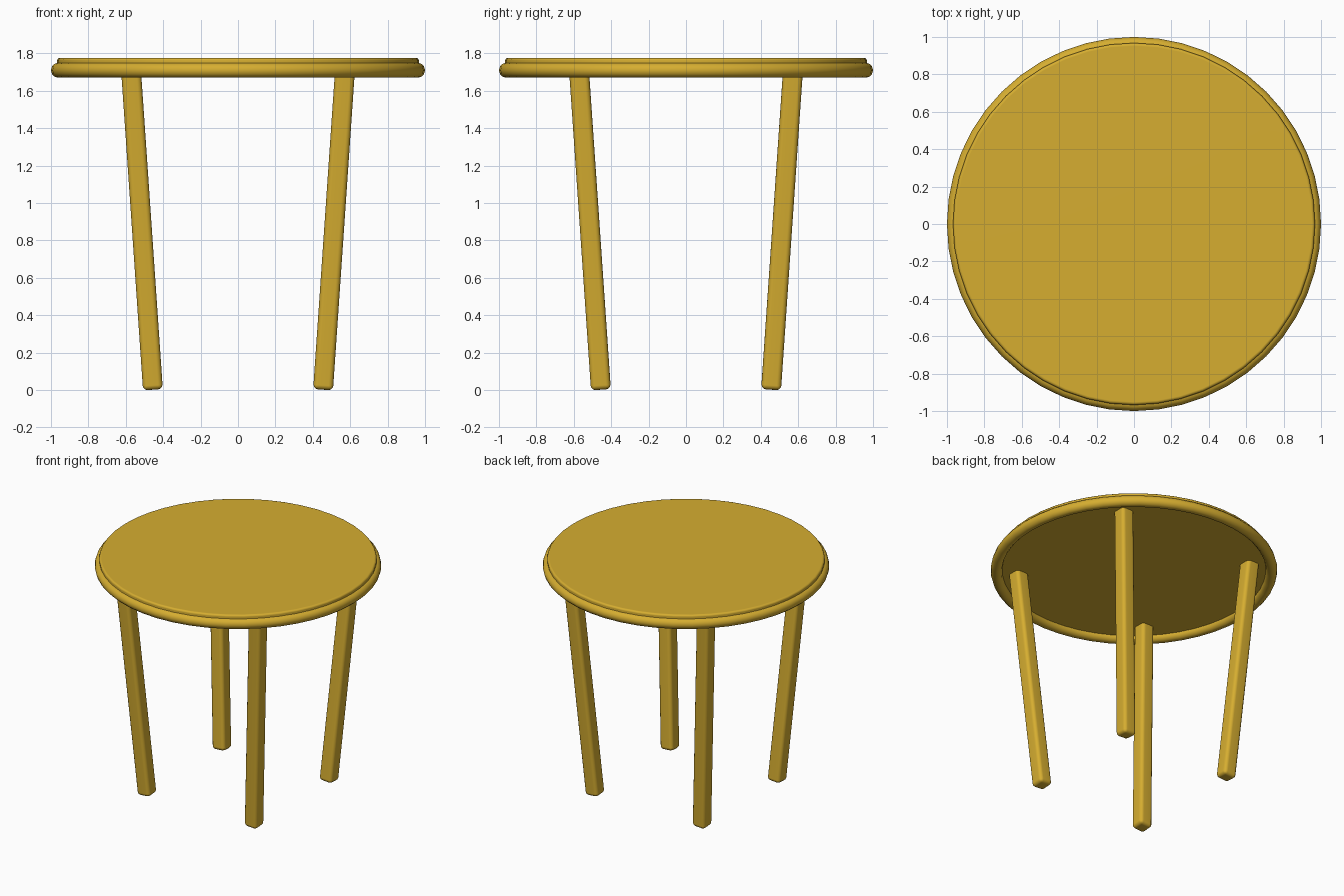
import bpy, bmesh, math
from mathutils import Matrix, Vector

if "Cube" in bpy.data.objects:
    bpy.data.objects.remove(bpy.data.objects["Cube"])

wood = bpy.data.materials.new("golden wood")
wood.diffuse_color = (0.67, 0.42, 0.03, 1)
wood.use_nodes = True
wood.node_tree.nodes["Principled BSDF"].inputs["Base Color"].default_value = wood.diffuse_color
SIDES = 48


def add_object(name, bm, angle=40):
    bmesh.ops.recalc_face_normals(bm, faces=bm.faces)
    mesh = bpy.data.meshes.new(name)
    bm.to_mesh(mesh)
    bm.free()
    mesh.materials.append(wood)
    obj = bpy.data.objects.new(name, mesh)
    bpy.context.collection.objects.link(obj)
    bpy.ops.object.select_all(action='DESELECT')
    obj.select_set(True)
    bpy.context.view_layer.objects.active = obj
    bpy.ops.object.shade_smooth_by_angle(angle=math.radians(angle))
    # Keep the large faces flat and the rounded edges soft
    weighted = obj.modifiers.new("weighted normals", 'WEIGHTED_NORMAL')
    weighted.keep_sharp = True
    return obj


def lathe(name, profile, closed):
    bm = bmesh.new()
    rings = []
    for r, z in profile:
        rings.append([bm.verts.new((r * math.cos(2 * math.pi * i / SIDES),
                                    r * math.sin(2 * math.pi * i / SIDES), z))
                      for i in range(SIDES)])
    pairs = list(zip(rings, rings[1:]))
    if closed:
        pairs.append((rings[-1], rings[0]))
    else:
        bm.faces.new(rings[0][::-1])
        bm.faces.new(rings[-1])
    for low, high in pairs:
        for i in range(SIDES):
            j = (i + 1) % SIDES
            bm.faces.new((low[i], low[j], high[j], high[i]))
    return add_object(name, bm)


# Thin round board with a softened upper edge
lathe("table_top", [(0.95, 1.71), (0.968, 1.715), (0.968, 1.762),
                    (0.965, 1.769), (0.96, 1.774), (0.952, 1.776)], False)

# Round rim hanging below the board, leaving the underside recessed
TUBE = 12
lathe("table_rim", [(0.96 + 0.04 * math.cos(2 * math.pi * k / TUBE),
                     1.71 + 0.04 * math.sin(2 * math.pi * k / TUBE))
                    for k in range(TUBE)], True)


# Splayed square legs with rounded edges
def leg(name, sx, sy):
    bottom = Vector((sx * 0.455, sy * 0.455, 0.004))
    top = Vector((sx * 0.574, sy * 0.574, 1.74))
    axis = (top - bottom).normalized()
    side = Vector((0, 1, 0)).cross(axis).normalized()
    turn = Matrix((side, axis.cross(side), axis)).transposed().to_4x4()
    length = (top - bottom).length
    bm = bmesh.new()
    bmesh.ops.create_cube(bm, size=1)
    bmesh.ops.scale(bm, vec=(0.106, 0.106, length), verts=bm.verts)
    bmesh.ops.bevel(bm, geom=bm.edges[:], offset=0.025, segments=3,
                    profile=0.5, affect='EDGES')
    bmesh.ops.transform(bm, matrix=Matrix.Translation((top + bottom) / 2) @ turn,
                        verts=bm.verts)
    add_object(name, bm)


for sx, x_name in ((-1, "left"), (1, "right")):
    for sy, y_name in ((-1, "front"), (1, "back")):
        leg(f"{y_name}_{x_name}_leg", sx, sy)
